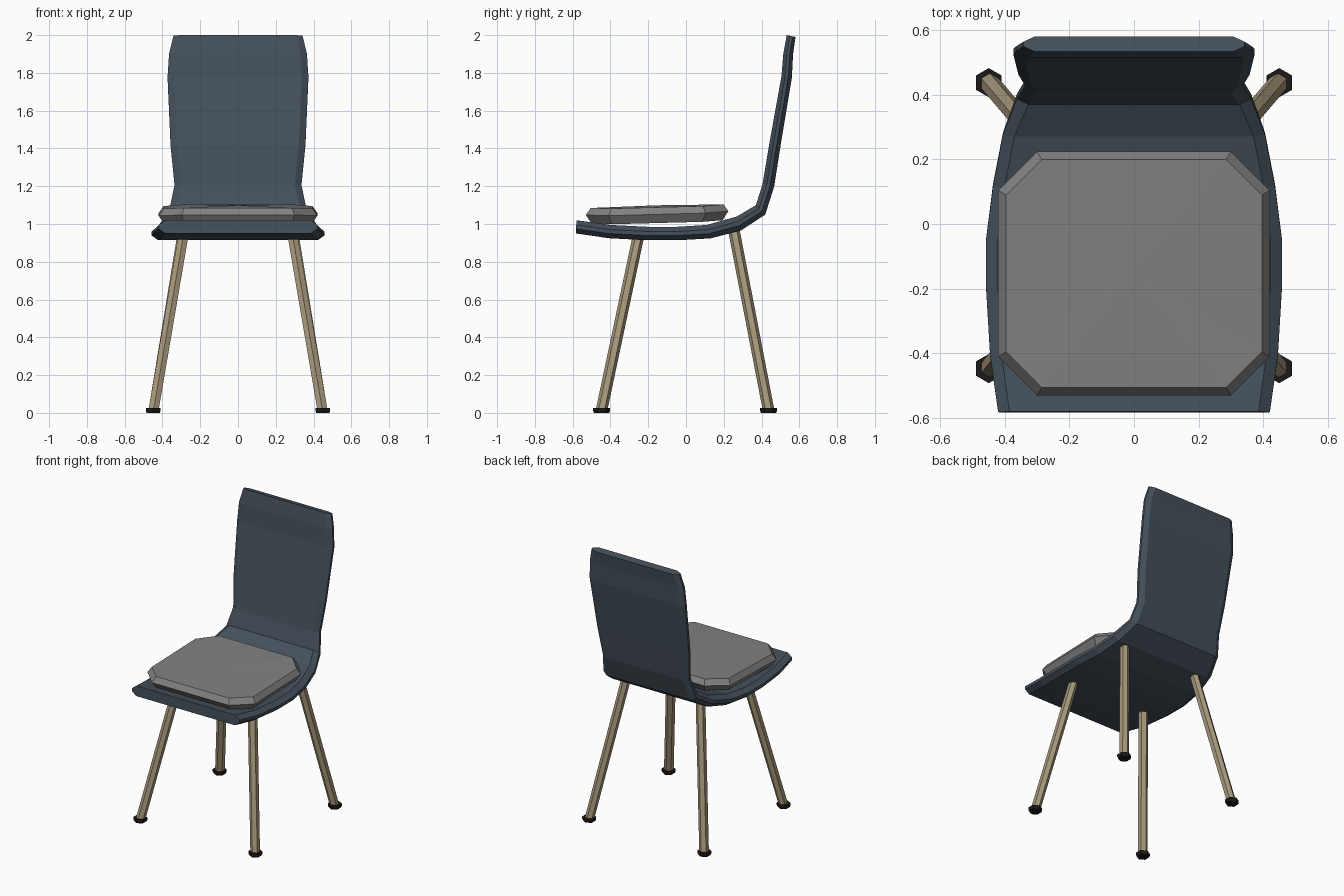
import bpy
import bmesh
import math
from mathutils import Vector

cube = bpy.data.objects.get("Cube")
if cube:
    bpy.data.objects.remove(cube, do_unlink=True)


def material(name, rgb, rough=0.7):
    m = bpy.data.materials.new(name)
    m.use_nodes = True
    color = (*rgb, 1)
    m.diffuse_color = color
    bsdf = m.node_tree.nodes["Principled BSDF"]
    bsdf.inputs["Base Color"].default_value = color
    bsdf.inputs["Roughness"].default_value = rough
    return m


SLATE = material("slate blue shell", (0.058, 0.081, 0.104))
GREY = material("grey fabric", (0.22, 0.22, 0.22))
WOOD = material("pale wood", (0.39, 0.32, 0.2))
BLACK = material("black rubber", (0.01, 0.01, 0.011))


def loft(name, rings, mat, tip=None):
    """Skin a list of equal rings, capping both ends (or fanning to a tip)."""
    bm = bmesh.new()
    loops = [[bm.verts.new(p) for p in ring] for ring in rings]
    n = len(loops[0])
    for a, b in zip(loops, loops[1:]):
        for i in range(n):
            j = (i + 1) % n
            bm.faces.new((a[i], a[j], b[j], b[i]))
    bm.faces.new(loops[0])
    if tip:
        t = bm.verts.new(tip)
        for i in range(n):
            bm.faces.new((loops[-1][i], loops[-1][(i + 1) % n], t))
    else:
        bm.faces.new(loops[-1])
    bmesh.ops.recalc_face_normals(bm, faces=bm.faces)
    mesh = bpy.data.meshes.new(name)
    bm.to_mesh(mesh)
    bm.free()
    mesh.materials.append(mat)
    obj = bpy.data.objects.new(name, mesh)
    bpy.context.collection.objects.link(obj)
    return obj


# Bent shell: inner (y, z), outer (y, z) and half width along the seat and back
stations = [
    ((-0.58, 1.02), (-0.583, 0.95), 0.42),
    ((-0.40, 0.995), (-0.41, 0.925), 0.445),
    ((-0.20, 0.985), (-0.21, 0.914), 0.457),
    ((-0.05, 0.985), (-0.04, 0.914), 0.457),
    ((0.11, 0.995), (0.13, 0.924), 0.436),
    ((0.27, 1.04), (0.29, 0.965), 0.405),
    ((0.37, 1.10), (0.42, 1.05), 0.362),
    ((0.405, 1.21), (0.467, 1.20), 0.336),
    ((0.44, 1.42), (0.50, 1.41), 0.357),
    ((0.505, 1.78), (0.56, 1.77), 0.373),
    ((0.515, 1.90), (0.567, 1.90), 0.365),
    ((0.533, 2.0), (0.58, 1.99), 0.342),
]
rings = []
for inner, outer, w in stations:
    side = [(w - 0.035, 0), (w, 0.35), (w, 0.65), (w - 0.035, 1)]
    section = side + [(-x, t) for x, t in reversed(side)]
    a, b = Vector(inner), Vector(outer)
    rings.append([(x, *a.lerp(b, t)) for x, t in section])
loft("seat_shell", rings, SLATE)


# Cushion: stacked octagons that follow the curve of the seat
def octagon(inset, z):
    x, y, cut, mid = 0.42 - inset, 0.377 - inset, 0.12 - inset * 0.4, -0.153
    quarter = [(x, y - cut), (x - cut, y)]
    pts = quarter + [(-px, py) for px, py in reversed(quarter)]
    pts += [(-px, -py) for px, py in pts]
    return [(px, py + mid, z + 0.027 * py + 0.09 * py * py) for px, py in pts]


loft("cushion",
     [octagon(0.03, 1.0), octagon(0, 1.045), octagon(0.025, 1.083)],
     GREY, tip=(0, -0.153, 1.099))


# Splayed hexagonal legs with rubber feet
def hexagon(x, y, z, r):
    angles = [math.pi / 6 + math.tau * i / 6 for i in range(6)]
    return [(x + r * math.cos(a), y + r * math.sin(a), z) for a in angles]


for row, foot_y, top_y, top_z in (("front", -0.447, -0.25, 0.945),
                                  ("rear", 0.437, 0.25, 0.985)):
    for label, s in (("left", 1), ("right", -1)):
        loft(f"{row}_{label}_leg",
             [hexagon(s * 0.447, foot_y, 0.015, 0.031),
              hexagon(s * 0.288, top_y, top_z, 0.031)], WOOD)
        loft(f"{row}_{label}_foot",
             [hexagon(s * 0.449, foot_y, 0, 0.04),
              hexagon(s * 0.449, foot_y, 0.012, 0.045),
              hexagon(s * 0.449, foot_y, 0.027, 0.045)], BLACK)
